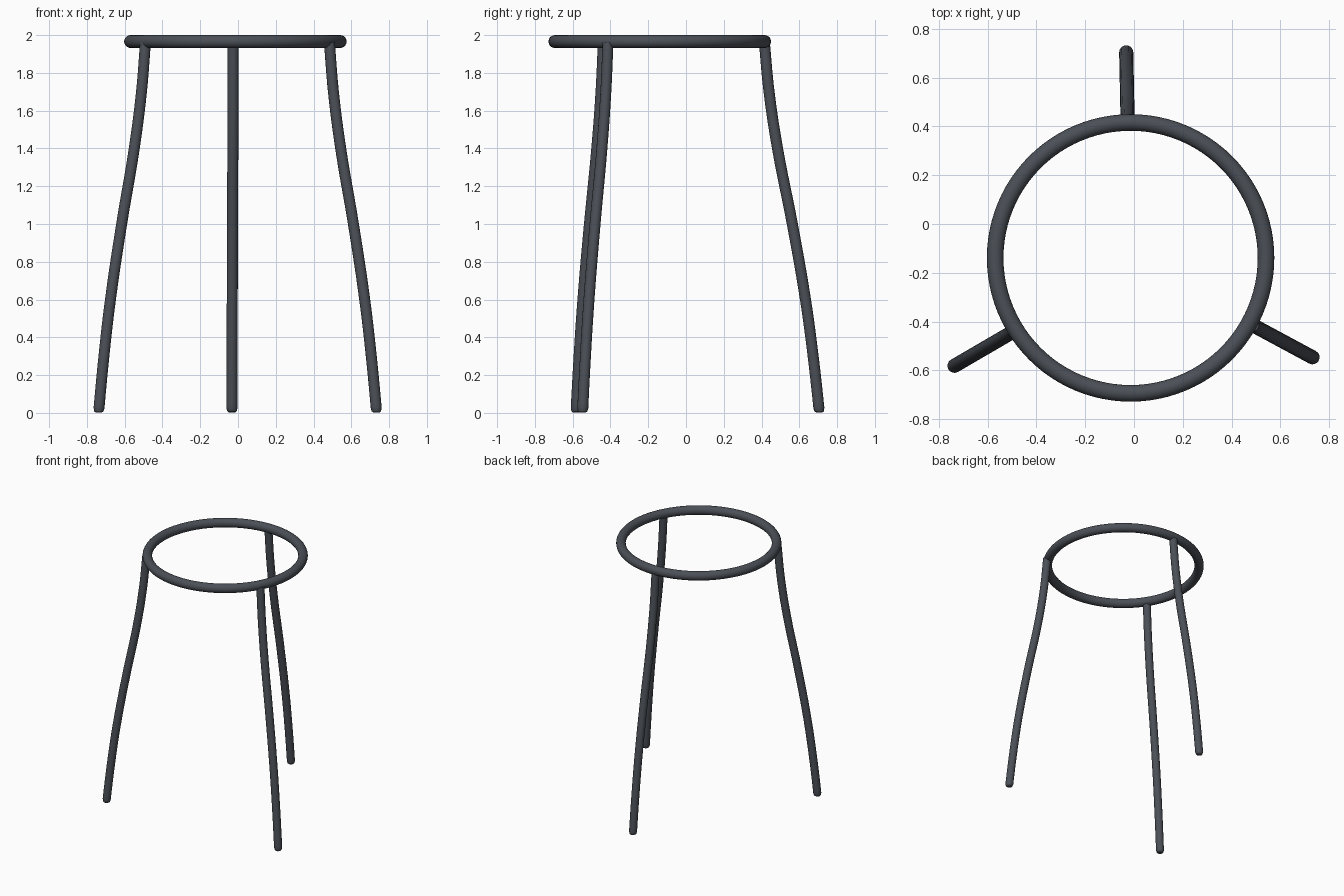
import bpy

if "Cube" in bpy.data.objects:
    bpy.data.objects.remove(bpy.data.objects["Cube"])

RING_Z, TUBE_R, LEG_R = 1.966, 0.034, 0.029

# Dark metal shared by every part
metal = bpy.data.materials.new("dark_metal")
metal.diffuse_color = (0.07, 0.08, 0.095, 1)
metal.use_nodes = True
metal.node_tree.nodes["Principled BSDF"].inputs["Base Color"].default_value = metal.diffuse_color

# Seat ring, slightly forward of centre
bpy.ops.mesh.primitive_torus_add(major_radius=0.555, minor_radius=TUBE_R,
                                 major_segments=96, minor_segments=20,
                                 location=(-0.014, -0.139, RING_Z))
ring = bpy.context.object
ring.name = "seat_ring"
ring.data.materials.append(metal)
bpy.ops.object.shade_smooth()

# Leg bend: height, outward fraction from top to foot, tube scale
BEND = [(1.96, 0.0, 1), (1.70, 0.085, 1), (1.40, 0.24, 1), (1.00, 0.51, 1),
        (0.60, 0.75, 1), (0.30, 0.89, 1), (0.025, 0.995, 1),
        (0.008, 1.0, 0.85), (0.002, 1.0, 0.55)]


def leg(name, top, foot):
    curve = bpy.data.curves.new(name, 'CURVE')
    curve.dimensions = '3D'
    curve.bevel_depth = LEG_R
    curve.bevel_resolution = 6
    curve.resolution_u = 6
    curve.use_fill_caps = True
    spline = curve.splines.new('BEZIER')
    spline.bezier_points.add(len(BEND) - 1)
    for p, (z, f, r) in zip(spline.bezier_points, BEND):
        p.co = (top[0] + (foot[0] - top[0]) * f,
                top[1] + (foot[1] - top[1]) * f, z)
        p.radius = r
        p.handle_left_type = p.handle_right_type = 'AUTO'
    curve.materials.append(metal)
    bpy.context.collection.objects.link(bpy.data.objects.new(name, curve))


# Three splayed legs
leg("back_leg", (-0.026, 0.415), (-0.032, 0.705))
leg("left_leg", (-0.490, -0.438), (-0.737, -0.582))
leg("right_leg", (0.484, -0.413), (0.733, -0.547))
